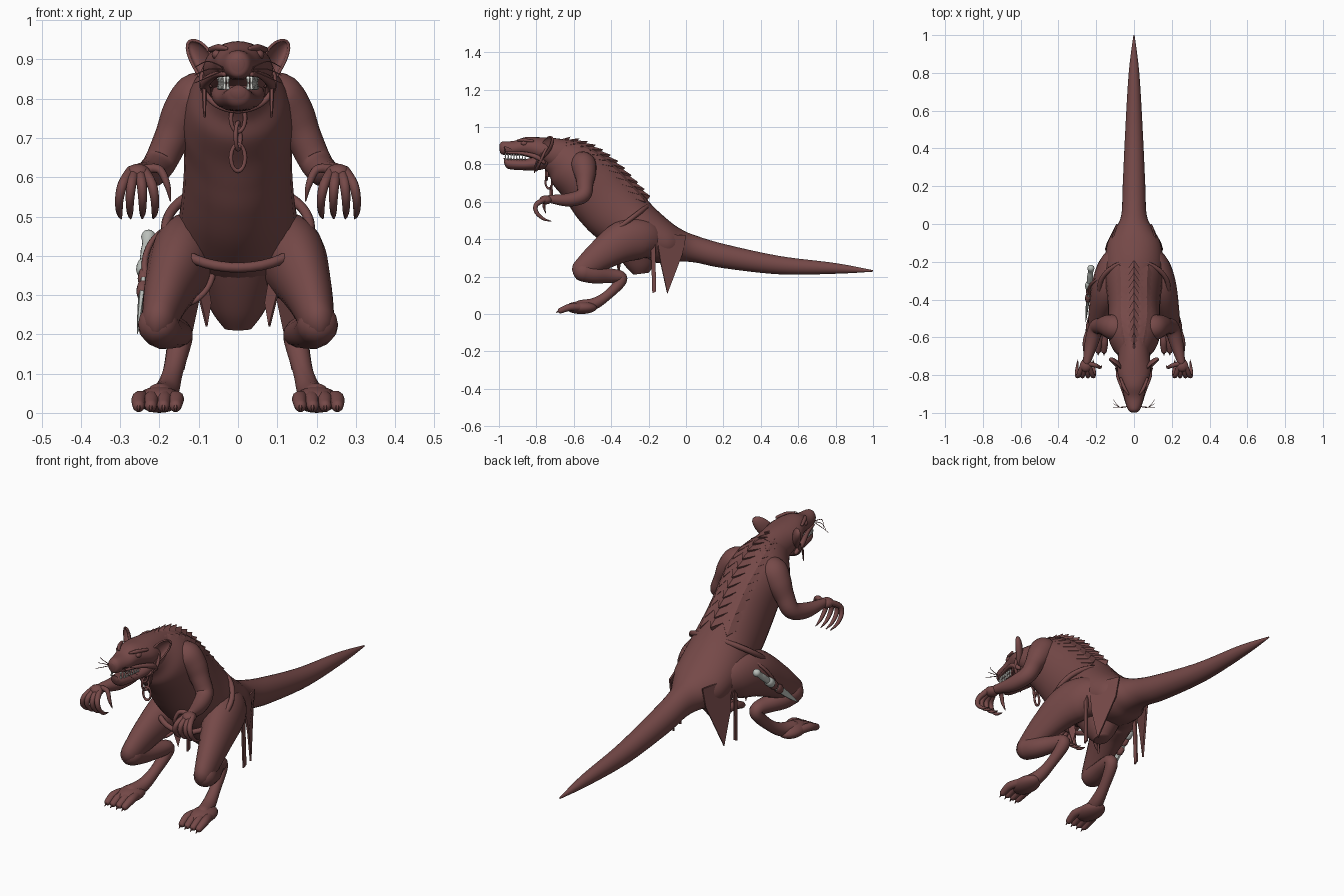
import bpy, bmesh, math
from mathutils import Vector

cube = bpy.data.objects.get("Cube")
if cube:
    bpy.data.objects.remove(cube, do_unlink=True)


def material(name, rgb):
    m = bpy.data.materials.new(name)
    m.use_nodes = True
    m.diffuse_color = (*rgb, 1)
    bsdf = next(n for n in m.node_tree.nodes if n.type == 'BSDF_PRINCIPLED')
    bsdf.inputs["Base Color"].default_value = (*rgb, 1)
    bsdf.inputs["Roughness"].default_value = 0.7
    return m


HIDE = material("reddish brown", (0.18, 0.067, 0.065))
STEEL = material("pale steel", (0.5, 0.53, 0.5))
IVORY = material("tooth white", (0.85, 0.85, 0.8))


def finish(name, bm, mat=HIDE, mirror=False, thick=0, smooth=True):
    bmesh.ops.recalc_face_normals(bm, faces=bm.faces)
    me = bpy.data.meshes.new(name)
    bm.to_mesh(me)
    bm.free()
    me.materials.append(mat)
    if smooth:
        me.shade_smooth()
        me.set_sharp_from_angle(angle=math.radians(50))
    ob = bpy.data.objects.new(name, me)
    bpy.context.collection.objects.link(ob)
    if mirror:
        mod = ob.modifiers.new("Mirror", 'MIRROR')
        mod.use_mirror_merge = False
    if thick:
        mod = ob.modifiers.new("Solidify", 'SOLIDIFY')
        mod.thickness, mod.offset = thick, 0
    return ob


def spline(pts, steps=6):
    """Smooth curve through tuples of any length."""
    out = []
    for i in range(len(pts) - 1):
        a, b, c, d = pts[max(i - 1, 0)], pts[i], pts[i + 1], pts[min(i + 2, len(pts) - 1)]
        for k in range(steps):
            t = k / steps
            out.append(tuple(q + t * ((r - p) / 2 + t * (p - 2.5 * q + 2 * r - s / 2
                       + t * (1.5 * (q - r) + (s - p) / 2))) for p, q, r, s in zip(a, b, c, d)))
    return out + [pts[-1]]


def skin(bm, rings, closed=False):
    vs = [[bm.verts.new(p) for p in ring] for ring in rings]
    n = len(vs[0])
    for a, b in zip(vs, vs[1:] + vs[:1] if closed else vs[1:]):
        for j in range(n):
            bm.faces.new((a[j], a[(j + 1) % n], b[(j + 1) % n], b[j]))
    if not closed:
        bm.faces.new(vs[0])
        bm.faces.new(vs[-1])


def section_point(s, a):
    """Point on an oval section (top y, top z, bottom y, bottom z, half width)."""
    yt, zt, yb, zb, w = s
    c = math.cos(a)
    return Vector((w * math.sin(a), (yt + yb) / 2 + c * (yt - yb) / 2, (zt + zb) / 2 + c * (zt - zb) / 2))


def body_loft(name, sections):
    bm = bmesh.new()
    skin(bm, [[section_point(s, math.tau * j / 28) for j in range(28)] for s in spline(sections)])
    return finish(name, bm)


def add_tube(bm, pts, sides=12, sx=1, closed=False, steps=5):
    """Round-ended tube through (x, y, z, radius) points."""
    path = [(Vector(p[:3]), p[3]) for p in (pts if closed else spline(pts, steps))]
    n, run = len(path), path[-1][0] - path[0][0]
    ref = Vector((0, 0, 1)) if not closed and abs(run.x) > 0.7 * run.length else Vector((1, 0, 0))
    rings = []

    def ring(c, r, t):
        if closed:
            u = (c - sum((p for p, q in path), Vector()) / n).normalized()
        else:
            u = (ref - ref.dot(t) * t).normalized()
        v = t.cross(u)
        rings.append([c + r * (u * math.cos(a) * sx + v * math.sin(a))
                      for a in (math.tau * j / sides for j in range(sides))])

    for i, (c, r) in enumerate(path):
        nxt = path[(i + 1) % n if closed else min(i + 1, n - 1)][0]
        prv = path[i - 1 if closed or i else 0][0]
        t = (nxt - prv).normalized()
        if not closed and i == 0:
            for a in (1.4, 0.9, 0.45):
                ring(c - t * r * math.sin(a), r * math.cos(a), t)
        ring(c, r, t)
        if not closed and i == n - 1:
            for a in (0.45, 0.9, 1.4):
                ring(c + t * r * math.sin(a), r * math.cos(a), t)
    skin(bm, rings, closed)


def tubes(name, paths, mat=HIDE, mirror=False, **kw):
    bm = bmesh.new()
    for p in paths:
        add_tube(bm, p, **kw)
    return finish(name, bm, mat, mirror)


def loop(center, half, w, r, n=40):
    c, h = Vector(center), Vector(half)
    return [(*(c + h * math.cos(a) + Vector((w * math.sin(a), 0, 0))), r)
            for a in (math.tau * i / n for i in range(n))]


def ellipsoid(name, center, radii, mirror=False):
    bm = bmesh.new()
    bmesh.ops.create_uvsphere(bm, u_segments=20, v_segments=12, radius=1)
    for v in bm.verts:
        v.co = Vector(center) + Vector(a * b for a, b in zip(v.co, radii))
    return finish(name, bm, mirror=mirror)


def plate(name, outline, thick=0.008):
    bm = bmesh.new()
    bm.faces.new([bm.verts.new(p) for p in outline])
    return finish(name, bm, mirror=True, thick=thick, smooth=False)


# Torso, tail and hanging cloth
torso = [(1, .234, 1, .226, .003), (.8, .272, .8, .215, .028), (.5, .31, .5, .212, .046),
         (.2, .375, .2, .245, .06), (.05, .42, .05, .275, .067), (-.02, .45, -.04, .28, .1),
         (-.08, .49, -.13, .27, .142), (-.17, .57, -.32, .31, .157), (-.24, .65, -.48, .41, .145),
         (-.31, .725, -.57, .50, .138), (-.38, .8, -.62, .57, .138), (-.46, .86, -.66, .63, .142),
         (-.54, .905, -.71, .69, .125), (-.63, .925, -.73, .74, .09), (-.71, .92, -.76, .78, .065)]
body_loft("torso_and_tail", torso)
body_loft("loin_cloth", [(-.12, .4, -.42, .4, .14), (-.14, .33, -.37, .32, .1),
                         (-.17, .26, -.32, .25, .065), (-.2, .22, -.28, .21, .035)])

# Head and jaw
body_loft("head", [(-.998, .905, -.996, .872, .014), (-.98, .922, -.985, .853, .032),
                   (-.92, .925, -.93, .848, .05), (-.86, .945, -.86, .843, .064),
                   (-.79, .945, -.78, .81, .088), (-.7, .94, -.72, .77, .085), (-.6, .925, -.67, .75, .08)])
body_loft("lower_jaw", [(-.975, .835, -.972, .805, .018), (-.955, .832, -.95, .776, .036),
                        (-.86, .828, -.86, .768, .052), (-.78, .85, -.78, .77, .068),
                        (-.7, .86, -.72, .79, .06)])
ellipsoid("nose", (0, -.982, .9), (.018, .016, .015))
ellipsoid("eyes", (.052, -.865, .912), (.015, .018, .013), True)
tubes("brow_ridges", [[(.03, -.9, .928, .005), (.05, -.87, .93, .009), (.07, -.82, .925, .007)]], mirror=True)
tubes("cheek_folds", [[(.035, -.96, .862, .006), (.058, -.88, .86, .009), (.083, -.8, .84, .013),
                       (.078, -.76, .81, .01)]], mirror=True)
tubes("whiskers", [[(.03, -.965, .875, .002), (.075, -.97, .875 + d, .0016), (.11, -.95 + d, .86 + d, .001)]
                   for d in (-.02, 0, .02)], mirror=True, sides=5)

# Short teeth along both jaws
bm = bmesh.new()
for side in (-1, 1):
    for i in range(8):
        y = -.965 + i * .015
        x = side * (.026 + .022 * math.sqrt(i / 7))
        size = .02 if i in (1, 5) else .014
        for z, d in ((.852, -1), (.828, 1)):
            add_tube(bm, [(x, y, z, .0055), (x, y, z + d * size, .0015)], sides=6, steps=1)
finish("teeth", bm, IVORY)

# Cupped ears
bm = bmesh.new()
bmesh.ops.create_uvsphere(bm, u_segments=20, v_segments=12, radius=1)
bmesh.ops.delete(bm, geom=[v for v in bm.verts if v.co.y < -.05], context='VERTS')
for v in bm.verts:
    p = v.co.copy()
    p.x *= 1 + .3 * p.z
    v.co = Vector((.09 + .032 * p.x + .016 * p.z, -.755 + .03 * p.y + .025 * p.x + .02 * p.z,
                   .89 + .058 * p.z + .01 * p.x))
finish("ears", bm, mirror=True, thick=.007)

# Arms and hands
tubes("arms", [[(.06, -.57, .82, .05), (.1, -.55, .8, .068), (.137, -.54, .755, .06), (.168, -.54, .7, .046),
                (.2, -.55, .635, .041), (.225, -.63, .61, .036), (.25, -.73, .615, .021)]],
      mirror=True, sides=18)
ellipsoid("palms", (.255, -.75, .61), (.032, .034, .024), True)
tubes("fingers", [[(.255 + .35 * d, -.75, .615, .015), (.255 + .8 * d, -.8, .585, .013),
                   (.255 + d, -.8, .545, .011), (.255 + d, -.765, .51, .008),
                   (.255 + .9 * d, -.72, .495, .002)] for d in (-.043, -.012, .02, .047)]
      + [[(.235, -.74, .62, .013), (.2, -.75, .62, .011), (.18, -.76, .58, .008), (.172, -.75, .54, .002)]],
      mirror=True, sides=8)

# Legs and feet
tubes("thighs", [[(.085, -.18, .385, .09), (.115, -.24, .4, .108), (.143, -.34, .385, .11),
                  (.178, -.46, .31, .082), (.2, -.55, .24, .06)]], mirror=True, sides=20, sx=.76)
tubes("shins", [[(.203, -.55, .225, .053), (.19, -.49, .212, .05), (.162, -.41, .205, .04),
                 (.148, -.35, .198, .033), (.152, -.355, .165, .03), (.167, -.42, .1, .026),
                 (.182, -.49, .055, .032), (.2, -.56, .04, .036)]], mirror=True, sides=14)
ellipsoid("feet", (.2, -.56, .034), (.056, .085, .034), True)
tubes("toes", [[(.2 + d * .7, -.56, .035, .02), (.204 + d, -.62, .036, .02), (.206 + d, -.67, .018, .016)]
               for d in (-.047, -.016, .016, .047)], mirror=True, sides=10)
tubes("toe_claws", [[(.206 + d, -.675, .022, .008), (.206 + d, -.694, .006, .002)]
                    for d in (-.047, -.016, .016, .047)], mirror=True, sides=6, steps=2)

# Broad overlapping plates down the spine
bm = bmesh.new()
spine = spline(torso, 2)[15:]
for i, s in enumerate(spine[:-2]):
    for k in (-1, 0, 1):
        a = k * .5
        base = section_point(s, a)
        out = (base - section_point(s, a + math.pi)).normalized()
        tip = base + out * (.006 if k else .026)
        front = section_point(spine[i + 2], a) + out * .003
        left, right = (section_point(spine[i + 1], a + h) for h in (-.27, .27))
        vs = [bm.verts.new(p) for p in (front, left, right, tip, base - out * .012)]
        for f in ((0, 1, 3), (0, 3, 2), (1, 4, 3), (2, 3, 4), (0, 2, 4, 1)):
            bm.faces.new([vs[j] for j in f])
finish("spine_plates", bm, smooth=False)

# Belt, collar and chain
tubes("belt", [loop((0, -.34, .475), (0, .14, .105), .183, .013)], closed=True, sides=8)
tubes("collar", [loop((0, -.765, .845), (0, .035, .075), .092, .008)], closed=True, sides=8)
tubes("ear_cords", [[(.085, -.77, .86, .005), (.086, -.8, .81, .006), (.085, -.81, .755, .003)]],
      mirror=True, sides=6)
links = []
for i, z in enumerate((.75, .705, .65)):
    w = .006 if i == 1 else .018
    depth = .018 if i == 1 else .004
    links.append([(w * math.sin(a), -.745 + .012 * i + depth * math.sin(a), z + .034 * math.cos(a), .006)
                  for a in (math.tau * j / 20 for j in range(20))])
tubes("chain", links, closed=True, sides=8)

# Hanging hide strips
plate("hip_flaps", [(.14, -.16, .43), (.09, .0, .42), (.095, -.02, .32), (.14, -.1, .11), (.15, -.135, .27)])
plate("long_straps", [(.15, -.19, .42), (.15, -.165, .42), (.155, -.16, .12), (.155, -.18, .11)])
plate("front_strips", [(.11, -.37, .34), (.08, -.35, .34), (.07, -.35, .28), (.08, -.36, .22), (.095, -.37, .28)])

# Dagger and its thigh strap
pommel, tip = Vector((-.228, -.235, .448)), Vector((-.256, -.52, .2))


def along(t, r):
    return (*pommel.lerp(tip, t), r)


tubes("dagger_handle", [[along(0, .019), along(.07, .014), along(.15, .016), along(.3, .014)],
                        [along(.3, .022), along(.34, .022)]], STEEL)
tubes("dagger_blade", [[along(.34, .02), along(.65, .017), along(.88, .009), along(1, .001)]],
      STEEL, sides=6, sx=.5)
tubes("dagger_sheath_bands", [[along(t, .022), along(t + .03, .022)] for t in (.4, .53)], sides=10, sx=.7)
tubes("thigh_strap", [loop((-.15, -.35, .375), (0, .065, .1), .088, .008)], closed=True, sides=8)
